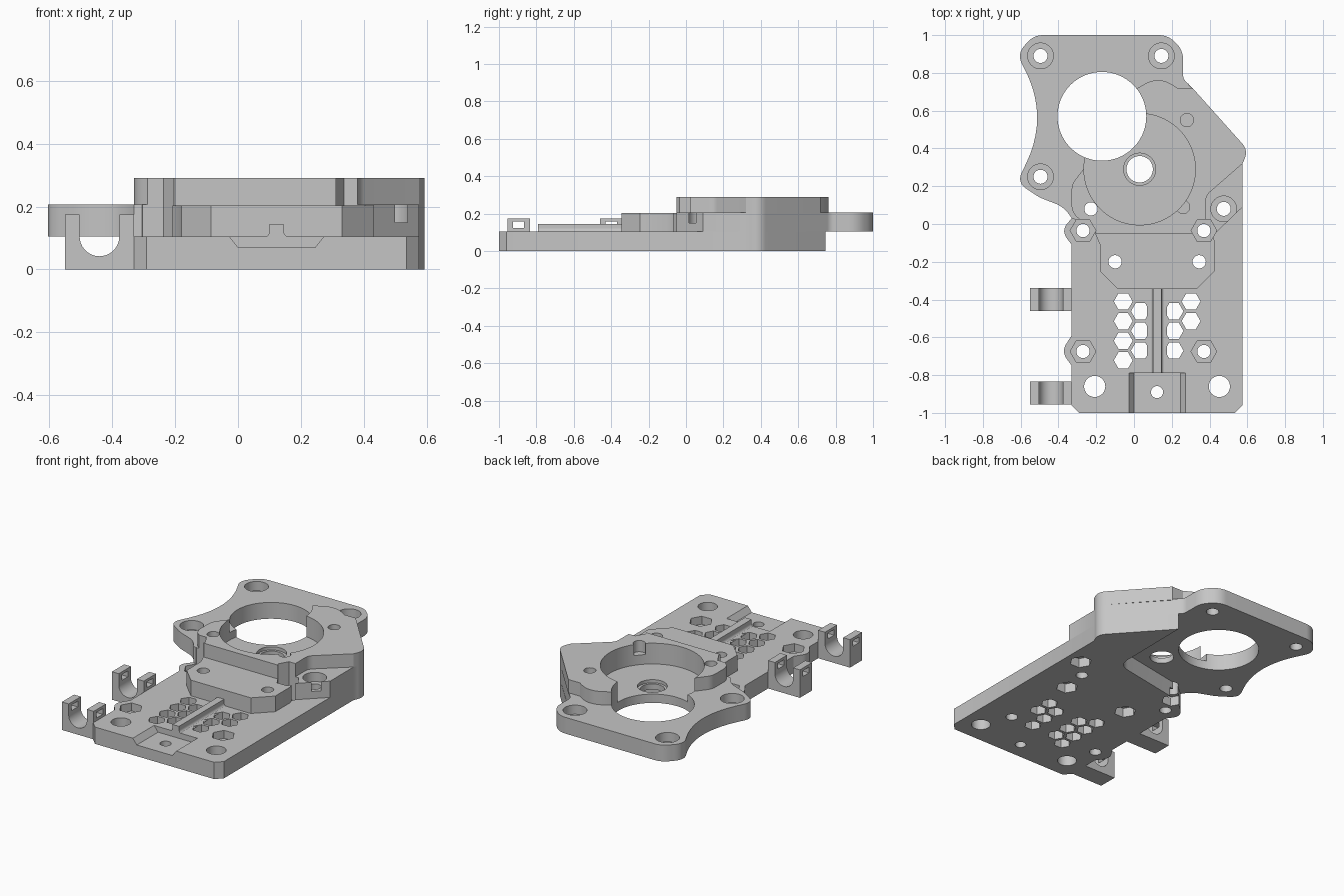
import bpy
import bmesh
from math import cos, sin, pi, radians
from mathutils import Vector

if "Cube" in bpy.data.objects:
    bpy.data.objects.remove(bpy.data.objects["Cube"])

grey = bpy.data.materials.new("plain_grey")
grey.use_nodes = True
colour = (0.56, 0.56, 0.56, 1)
grey.diffuse_color = colour
grey.node_tree.nodes["Principled BSDF"].inputs["Base Color"].default_value = colour


def rounded(points, steps=10):
    """Outline from (x, y) or (x, y, cut) corners; cut rounds the corner."""
    out = []
    for i, p in enumerate(points):
        c = Vector(p[:2])
        if len(p) == 2:
            out.append(c)
            continue
        a = Vector(points[i - 1][:2]) - c
        b = Vector(points[(i + 1) % len(points)][:2]) - c
        a = c + a.normalized() * p[2]
        b = c + b.normalized() * p[2]
        for k in range(steps + 1):
            t = k / steps
            out.append(a * (1 - t) ** 2 + c * 2 * t * (1 - t) + b * t * t)
    return out


def ngon(x, y, r, n=48):
    return [(x + r * cos(2 * pi * k / n), y + r * sin(2 * pi * k / n)) for k in range(n)]


def prism(name, outline, low, high, axis="z"):
    """Extrude an outline along z, or an (x, z) profile along y."""
    bm = bmesh.new()
    place = (lambda p, d: (p[0], p[1], d)) if axis == "z" else (lambda p, d: (p[0], d, p[1]))
    rings = [[bm.verts.new(place(p, d)) for p in outline] for d in (low, high)]
    n = len(outline)
    bm.faces.new(rings[0])
    bm.faces.new(rings[1])
    for i in range(n):
        j = (i + 1) % n
        bm.faces.new((rings[0][i], rings[0][j], rings[1][j], rings[1][i]))
    bmesh.ops.recalc_face_normals(bm, faces=bm.faces)
    mesh = bpy.data.meshes.new(name)
    bm.to_mesh(mesh)
    bm.free()
    mesh.materials.append(grey)
    ob = bpy.data.objects.new(name, mesh)
    bpy.context.collection.objects.link(ob)
    return ob


def bounds(ob):
    return [(min(v.co[i] for v in ob.data.vertices), max(v.co[i] for v in ob.data.vertices))
            for i in range(3)]


def carve(ob, cutters):
    box = bounds(ob)
    for c in cutters:
        if all(a[0] < b[1] and b[0] < a[1] for a, b in zip(box, bounds(c))):
            m = ob.modifiers.new("cut", "BOOLEAN")
            m.operation, m.solver, m.object = "DIFFERENCE", "EXACT", c
    bpy.context.view_layer.objects.active = ob
    for m in list(ob.modifiers):
        bpy.ops.object.modifier_apply(modifier=m.name)


# Base plate with side bulges, and the foot under the right of the housing
base = prism("base_plate", rounded([
    (-0.29, -1), (0.535, -1), (0.575, -0.96), (0.575, 0.32), (0.605, 0.39, 0.05),
    (0.285, 0.745), (0.28, 0.2, 0.08), (-0.25, 0.1), (-0.33, 0.03),
    (-0.385, -0.035, 0.05), (-0.33, -0.11), (-0.33, -0.59),
    (-0.385, -0.675, 0.05), (-0.33, -0.75), (-0.33, -0.96)]), 0, 0.105)

# Motor flange layer with ears and a waisted side
flange = prism("motor_flange", rounded([
    (-0.2, -0.05), (0.43, -0.05), (0.575, 0.09), (0.575, 0.32), (0.605, 0.39, 0.05),
    (0.26, 0.77, 0.02), (0.26, 0.92, 0.05), (0.18, 1, 0.05), (-0.53, 1, 0.05),
    (-0.62, 0.9, 0.06), (-0.45, 0.57, 0.28), (-0.62, 0.22, 0.06),
    (-0.5, 0.14, 0.03), (-0.37, 0.09, 0.05), (-0.33, 0.03), (-0.27, 0.01)]), 0.105, 0.207)

# Raised housing around the gear recess
housing = prism("gear_housing", rounded([
    (-0.2, -0.05), (0.33, -0.05), (0.38, 0.0, 0.03), (0.38, 0.15, 0.03),
    (0.575, 0.32), (0.605, 0.39, 0.05), (0.31, 0.72), (0.23, 0.72),
    (0.13, 0.785, 0.09), (0.02, 0.72), (-0.1, 0.6), (-0.2, 0.42),
    (-0.26, 0.3), (-0.33, 0.21, 0.03), (-0.33, 0.06, 0.04)]), 0.2, 0.29)

# Stepped platform in front of the housing
platform = prism("front_platform", [
    (-0.21, -0.04), (-0.18, -0.11), (-0.18, -0.25), (-0.085, -0.345), (0.33, -0.345),
    (0.43, -0.245), (0.43, -0.1), (0.41, -0.04)], 0.1, 0.203)

# Central rail with flared sides
prism("centre_rail", rounded([(0.07, 0.1), (0.1, 0.105, 0.02), (0.1, 0.145),
                              (0.145, 0.145), (0.145, 0.105, 0.02), (0.175, 0.1)]),
      -0.79, -0.34, "y")

cutters = []


def cut(outline, low=-1, high=1, axis="z"):
    cutters.append(prism("cutter", outline, low, high, axis))


# Motor opening, gear recess, shaft bore and its seat
cut(ngon(-0.17, 0.57, 0.235, 96))
cut(ngon(0.03, 0.29, 0.295, 96), 0.16)
cut(ngon(0.03, 0.29, 0.07))
cut(ngon(0.03, 0.29, 0.085), 0.14)

# Counterbored flange screws
for x, y in ((-0.495, 0.89), (0.145, 0.89), (-0.495, 0.25), (0.475, 0.08)):
    cut(ngon(x, y, 0.037))
    cut(ngon(x, y, 0.068), 0.15)

# Nut pockets sunk from above
for x in (-0.27, 0.37):
    for y in (-0.035, -0.675):
        cut(ngon(x, y, 0.035))
        cut(ngon(x, y, 0.068, 6), 0.055)

# Screw holes with nut pockets from below
for x, y in ((-0.1, -0.2), (0.345, -0.2), (-0.228, 0.08)):
    cut(ngon(x, y, 0.035))
for x, y in ((-0.1, -0.2), (0.345, -0.2), (-0.228, 0.08), (0.475, 0.08)):
    cut(ngon(x, y, 0.065, 6), -1, 0.06)

# Blind pin holes, mounting holes and the front notch
cut(ngon(0.28, 0.55, 0.035), 0.22)
cut(ngon(0.26, 0.09, 0.035), 0.22)
for x in (-0.208, 0.452):
    cut(ngon(x, -0.86, 0.056))
cut(ngon(0.122, -0.89, 0.032))
cut([(-0.055, 0.14), (0.0, 0.07), (0.245, 0.07), (0.3, 0.14)], -1.1, -0.79, "y")

# Honeycomb vents
for x, top, count in ((-0.057, -0.41, 4), (0.034, -0.462, 3), (0.212, -0.462, 3), (0.302, -0.41, 2)):
    for k in range(count):
        cut(ngon(x, top - 0.104 * k, 0.05, 6))

for part in (base, flange, housing, platform):
    carve(part, cutters)

# Cable clips with a round cradle and strap windows
arc = [(-0.44 + 0.063 * cos(radians(a)), 0.105 - 0.063 * sin(radians(a)))
       for a in range(0, 181, 10)]
profile = [(-0.55, 0), (-0.31, 0), (-0.31, 0.104), (-0.33, 0.104), (-0.33, 0.175),
           (-0.377, 0.175)] + arc + [(-0.503, 0.175), (-0.55, 0.175)]
for label, y in (("front", -0.895), ("rear", -0.4)):
    clip = prism(label + "_cable_clip", profile, y - 0.06, y + 0.06, "y")
    window = prism("cutter", [(-1, y - 0.03), (0, y - 0.03), (0, y + 0.03), (-1, y + 0.03)],
                   0.122, 0.158)
    carve(clip, [window])
    cutters.append(window)

for c in cutters:
    bpy.data.objects.remove(c)

# Smooth the curved walls and keep edges sharp
bpy.ops.object.select_all(action="DESELECT")
for ob in bpy.context.collection.objects:
    if ob.type == "MESH":
        ob.select_set(True)
        bpy.context.view_layer.objects.active = ob
bpy.ops.object.shade_smooth_by_angle(angle=radians(25))
